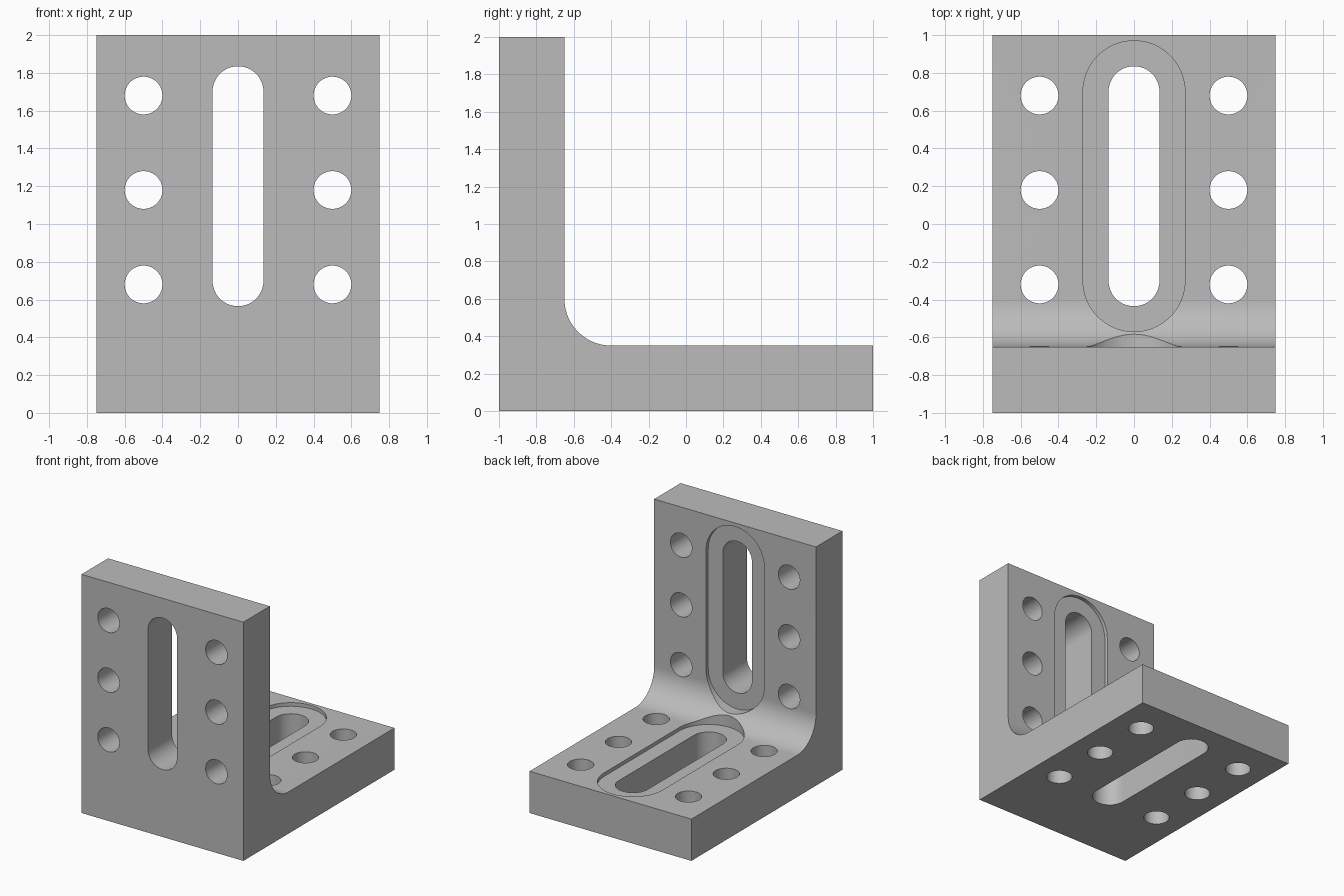
import bpy
import bmesh
from math import pi, sin, cos, radians
from mathutils import Matrix, Vector

cube = bpy.data.objects.get("Cube")
if cube:
    bpy.data.objects.remove(cube, do_unlink=True)

HALF_WIDTH, THICK, FILLET = 0.75, 0.35, 0.25
INNER = THICK - 1          # inner face of the upright plate
RECESS = 0.03

steel = bpy.data.materials.new("grey steel")
steel.use_nodes = True
grey = (0.5, 0.5, 0.5, 1)
steel.diffuse_color = grey
steel.node_tree.nodes["Principled BSDF"].inputs["Base Color"].default_value = grey


def prism(name, points, direction):
    """Extrude a closed outline along a direction."""
    bm = bmesh.new()
    face = bm.faces.new([bm.verts.new(p) for p in points])
    top = bmesh.ops.extrude_face_region(bm, geom=[face])["geom"]
    moved = [v for v in top if isinstance(v, bmesh.types.BMVert)]
    bmesh.ops.translate(bm, verts=moved, vec=direction)
    bmesh.ops.recalc_face_normals(bm, faces=bm.faces)
    mesh = bpy.data.meshes.new(name)
    bm.to_mesh(mesh)
    bm.free()
    mesh.materials.append(steel)
    obj = bpy.data.objects.new(name, mesh)
    bpy.context.collection.objects.link(obj)
    return obj


def stadium(x, radius, low, high, segments=32):
    """Outline of a round-ended slot; a circle when low equals high."""
    points = []
    for centre, start in ((high, 0), (low, pi)):
        last = segments + (low != high)
        for i in range(last):
            a = start + pi * i / segments
            points.append((x + radius * cos(a), centre + radius * sin(a)))
    return points


def cut(body, outline, bottom, height, upright):
    """Cut an outline through the base, or through the upright plate."""
    cutter = prism("cutter", [(x, v, bottom) for x, v in outline], Vector((0, 0, height)))
    if upright:
        # Swap the base and upright directions
        swap = Matrix(((1, 0, 0, 0), (0, 0, 1, -1), (0, 1, 0, 1), (0, 0, 0, 1)))
        cutter.data.transform(swap)
        cutter.data.flip_normals()
    cutter.hide_render = True
    mod = body.modifiers.new("cut", "BOOLEAN")
    mod.operation = "DIFFERENCE"
    mod.solver = "EXACT"
    mod.object = cutter
    bpy.ops.object.modifier_apply(modifier=mod.name)
    bpy.data.objects.remove(cutter, do_unlink=True)


# L-shaped body with a filleted inner corner
profile = [(-1, 0), (1, 0), (1, THICK)]
for i in range(33):
    a = -pi / 2 - pi / 2 * i / 32
    profile.append((INNER + FILLET + FILLET * cos(a), THICK + FILLET + FILLET * sin(a)))
profile += [(INNER, 2), (-1, 2)]
body = prism("angle_plate", [(-HALF_WIDTH, y, z) for y, z in profile],
             Vector((2 * HALF_WIDTH, 0, 0)))
bpy.context.view_layer.objects.active = body
body.select_set(True)

# Recess, slot and six bolt holes in each plate
for upright in (False, True):
    cut(body, stadium(0, 0.27, -0.3, 0.7), THICK - RECESS, 0.5, upright)
    cut(body, stadium(0, 0.135, -0.3, 0.7), -0.1, 0.8, upright)
    for x in (-0.5, 0.5):
        for row in range(3):
            v = -0.32 + 0.5 * row
            cut(body, stadium(x, 0.1, v, v), -0.1, 0.8, upright)

bpy.ops.object.shade_smooth_by_angle(angle=radians(25))
